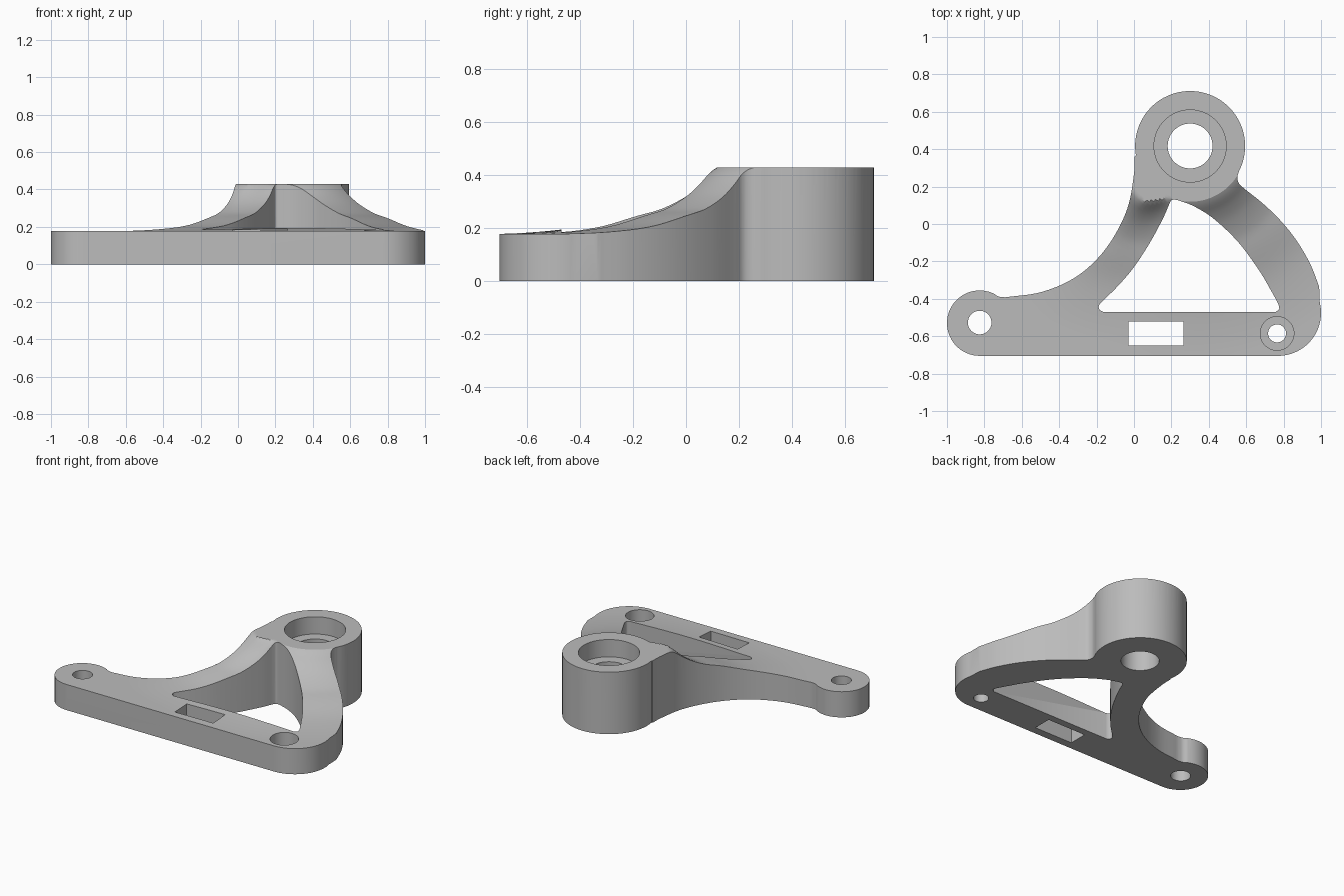
import bpy, bmesh, math
from mathutils import Vector

cube = bpy.data.objects.get("Cube")
if cube:
    bpy.data.objects.remove(cube)

BOSS = Vector((0.30, 0.417))
BOSS_R, BOSS_Z, PLATE_Z = 0.294, 0.43, 0.178

grey = bpy.data.materials.new("cast_grey")
grey.use_nodes = True
grey.diffuse_color = (0.5, 0.5, 0.5, 1)
grey.node_tree.nodes["Principled BSDF"].inputs["Base Color"].default_value = (0.5, 0.5, 0.5, 1)


def spline(points, steps=8):
    """Open smooth curve through the given points."""
    p = [Vector(q) for q in points]
    p = [2 * p[0] - p[1]] + p + [2 * p[-1] - p[-2]]
    out = []
    for a, b, c, d in zip(p, p[1:], p[2:], p[3:]):
        for i in range(steps):
            t = i / steps
            out.append(b + (c - a) * t / 2 + (2 * a - 5 * b + 4 * c - d) * t * t / 2
                       + (3 * b - a - 3 * c + d) * t ** 3 / 2)
    return out + [p[-2]]


def arc(centre, radius, start, end, n=24):
    angles = [math.radians(start + (end - start) * i / n) for i in range(n + 1)]
    return [Vector(centre) + radius * Vector((math.cos(a), math.sin(a))) for a in angles]


def finish(bm, name):
    bmesh.ops.recalc_face_normals(bm, faces=bm.faces)
    mesh = bpy.data.meshes.new(name)
    bm.to_mesh(mesh)
    bm.free()
    mesh.materials.append(grey)
    obj = bpy.data.objects.new(name, mesh)
    bpy.context.collection.objects.link(obj)
    return obj


def prism(name, outline, low, high):
    """Solid with a flat outline between two heights."""
    bm = bmesh.new()
    face = bm.faces.new([bm.verts.new((p.x, p.y, low)) for p in outline])
    top = bmesh.ops.extrude_face_region(bm, geom=[face])["geom"]
    bmesh.ops.translate(bm, vec=(0, 0, high - low),
                        verts=[v for v in top if isinstance(v, bmesh.types.BMVert)])
    bmesh.ops.remove_doubles(bm, verts=bm.verts, dist=1e-5)
    return finish(bm, name)


def combine(target, cutter, operation):
    mod = target.modifiers.new(operation.title(), 'BOOLEAN')
    mod.object, mod.operation, mod.solver = cutter, operation, 'EXACT'
    bpy.context.view_layer.objects.active = target
    bpy.ops.object.modifier_apply(modifier=mod.name)
    bpy.data.objects.remove(cutter)


# Outer outline: left lobe, straight front edge, right arm, boss, left arm
right_arm = spline([(0.99, -0.335), (0.945, -0.22), (0.88, -0.105), (0.80, 0.0),
                    (0.70, 0.10), (0.595, 0.185)])
right_notch = spline([(0.595, 0.185), (0.562, 0.215), (0.553, 0.25), (0.562, 0.285)], 5)
left_arm = spline([(0.004, 0.36), (0.0, 0.27), (-0.03, 0.10), (-0.10, -0.055),
                   (-0.20, -0.19), (-0.33, -0.295), (-0.50, -0.365), (-0.69, -0.392)])
left_notch = spline([(-0.69, -0.392), (-0.725, -0.387), (-0.755, -0.368)], 5)
outline = (arc((-0.825, -0.53), 0.175, 66, 270) + arc((0.77, -0.475), 0.23, -90, 14)
           + right_arm + right_notch[1:] + arc(BOSS, BOSS_R, -24, 190, 48)
           + left_arm + left_notch[1:-1])
bracket = prism("bracket", outline, 0, BOSS_Z + 0.1)

# Sweep of the upper surface, falling from the boss to the plate
fall = spline([(0.0, BOSS_Z), (0.285, BOSS_Z), (0.298, BOSS_Z), (0.33, 0.408), (0.38, 0.364),
               (0.45, 0.317), (0.55, 0.272), (0.65, 0.247), (0.80, 0.208),
               (0.95, 0.188), (1.12, PLATE_Z), (1.3, PLATE_Z)], 5)


def height(d):
    for a, b in zip(fall, fall[1:]):
        if d <= b.x:
            return min(BOSS_Z, max(PLATE_Z, a.y + (b.y - a.y) * (d - a.x) / max(b.x - a.x, 1e-6)))
    return PLATE_Z


def lift(angle):
    """The outer side of the left arm stays high for longer."""
    if not 150 < angle < 250:
        return 0
    t = min(1, (250 - angle) / 25, (angle - 150) / 25)
    return 0.09 * t * t * (3 - 2 * t)


bm = bmesh.new()
radii = [0.27, 0.285, 0.298] + [0.31 + 0.015 * i for i in range(20)] \
    + [0.62 + 0.04 * i for i in range(18)] + [1.9]
rings = []
for r in radii:
    ring = []
    for i in range(120):
        deg = i * 3
        a = math.radians(deg)
        ring.append(bm.verts.new((BOSS.x + r * math.cos(a), BOSS.y + r * math.sin(a),
                                  height(r - lift(deg)))))
    rings.append(ring)
rings.append([bm.verts.new((v.co.x, v.co.y, -0.5)) for v in rings[-1]])
for lower, upper in zip(rings, rings[1:]):
    for i in range(120):
        j = (i + 1) % 120
        bm.faces.new((lower[i], lower[j], upper[j], upper[i]))
bm.faces.new(rings[0])
bm.faces.new(rings[-1])
combine(bracket, finish(bm, "upper_sweep"), 'INTERSECT')

# Triangular window between the arms
window = (spline([(-0.165, -0.47), (-0.185, -0.457), (-0.187, -0.435), (-0.165, -0.41)], 4)
          + spline([(-0.165, -0.41), (-0.08, -0.325), (0.0, -0.23), (0.085, -0.10),
                    (0.155, 0.03), (0.19, 0.11)])[1:]
          + spline([(0.19, 0.11), (0.203, 0.129), (0.23, 0.129)], 4)[1:]
          + spline([(0.23, 0.129), (0.32, 0.095), (0.43, 0.025), (0.56, -0.10),
                    (0.67, -0.25), (0.735, -0.36), (0.773, -0.43)])[1:]
          + spline([(0.773, -0.43), (0.776, -0.455), (0.757, -0.47)], 4)[1:])
combine(bracket, prism("window", window, -0.2, 1), 'DIFFERENCE')

# Slot in the front bar
slot = [Vector(p) for p in ((-0.03, -0.65), (0.265, -0.65), (0.265, -0.52), (-0.03, -0.52))]
combine(bracket, prism("slot", slot, -0.2, 1), 'DIFFERENCE')

# Round holes and their counterbores: centre, radius, floor
right_hole = (0.765, -0.585)
for centre, radius, floor in ((BOSS, 0.12, -0.2), (BOSS, 0.193, BOSS_Z - 0.12),
                              ((-0.825, -0.527), 0.063, -0.2),
                              (right_hole, 0.048, -0.2), (right_hole, 0.09, 0.09)):
    circle = arc(centre, radius, 0, 360, 64)[:-1]
    combine(bracket, prism("hole", circle, floor, 1), 'DIFFERENCE')

bpy.ops.object.select_all(action='DESELECT')
bracket.select_set(True)
bpy.context.view_layer.objects.active = bracket
bpy.ops.object.shade_smooth_by_angle(angle=math.radians(30))
